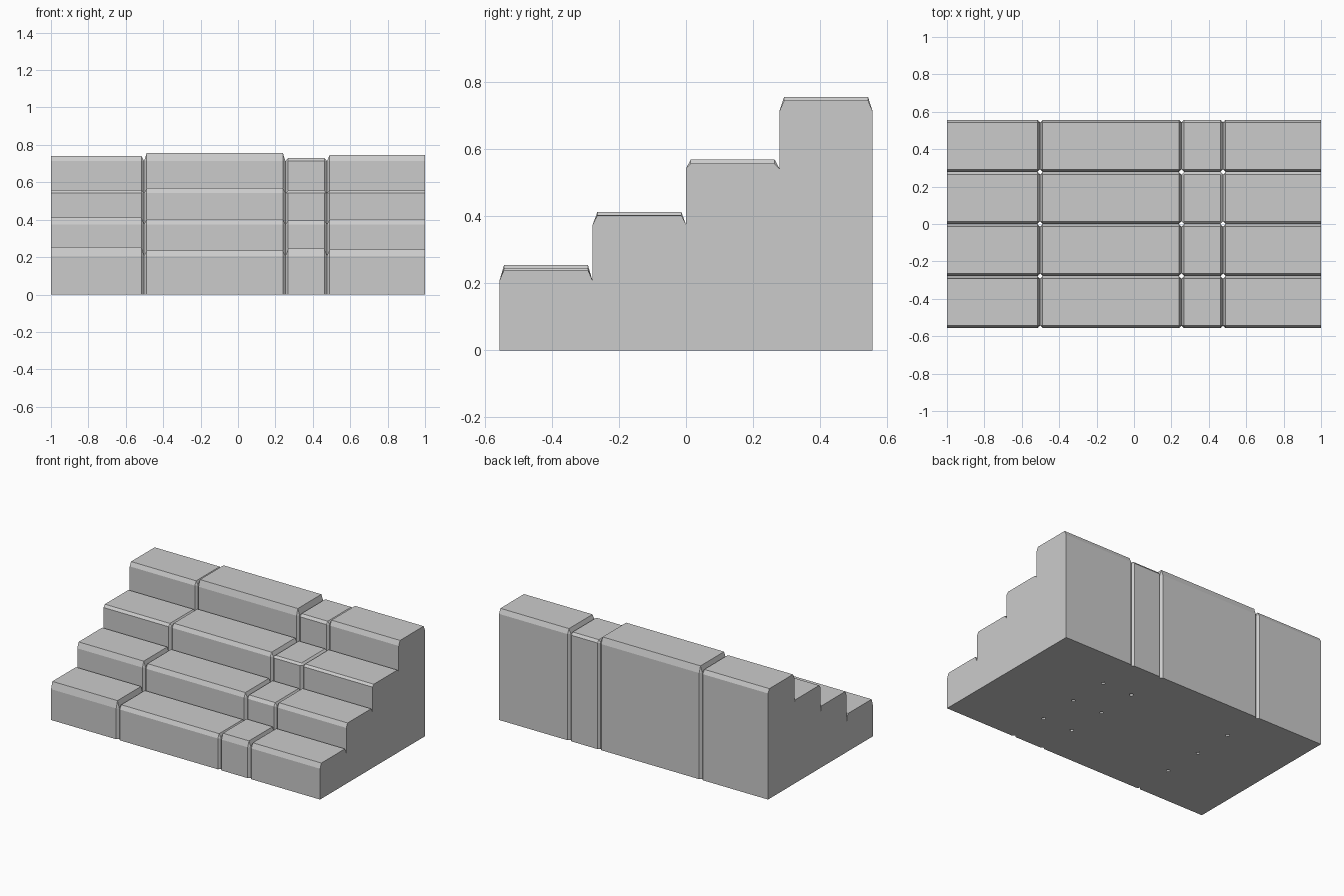
import bpy, bmesh

if "Cube" in bpy.data.objects:
    bpy.data.objects.remove(bpy.data.objects["Cube"])

C = 0.014                                   # chamfer width
XS = [-1.0, -0.502, 0.254, 0.476, 1.0]      # column joints
PITCH = 0.2785                              # step depth
BASES = [0.207, 0.375, 0.543, 0.713]        # where the top chamfer starts, per step
TOPS = [[0.254, 0.234, 0.245, 0.240],       # uneven stone heights, front to back
        [0.413, 0.404, 0.396, 0.403],
        [0.560, 0.569, 0.556, 0.557],
        [0.740, 0.756, 0.730, 0.745]]


def stone(name, x0, x1, y0, y1, base, top):
    """Block with chamfered joints; the stair's outer ends stay flat."""
    cl = 0 if x0 == XS[0] else C
    cr = 0 if x1 == XS[-1] else C
    outline, owner = [], []                 # footprint points and the top corner each leads to
    corners = [(x0, y0, cl, 1, 1), (x1, y0, -cr, 1, 0),
               (x1, y1, -cr, -1, 1), (x0, y1, cl, -1, 0)]
    for i, (x, y, dx, sy, side_first) in enumerate(corners):
        pts = [(x, y + sy * C), (x + dx, y)] if dx else [(x, y)]
        if not side_first:
            pts.reverse()
        outline += pts
        owner += [i] * len(pts)
    bm = bmesh.new()
    low = [bm.verts.new((x, y, 0)) for x, y in outline]
    mid = [bm.verts.new((x, y, base)) for x, y in outline]
    cap = [bm.verts.new((x + dx, y + sy * C, top)) for x, y, dx, sy, _ in corners]
    bm.faces.new(low[::-1])
    bm.faces.new(cap)
    n = len(low)
    for i in range(n):
        j = (i + 1) % n
        bm.faces.new((low[i], low[j], mid[j], mid[i]))
        a, b = cap[owner[i]], cap[owner[j]]
        bm.faces.new((mid[i], mid[j], b) if a is b else (mid[i], mid[j], b, a))
    bmesh.ops.recalc_face_normals(bm, faces=bm.faces)
    mesh = bpy.data.meshes.new(name)
    bm.to_mesh(mesh)
    bm.free()
    bpy.context.collection.objects.link(bpy.data.objects.new(name, mesh))


# Four steps of four stones each
for r, base in enumerate(BASES):
    y = (r - 2) * PITCH
    for c in range(4):
        stone(f"step_{r + 1}_stone_{c + 1}", XS[c], XS[c + 1], y, y + PITCH, base, TOPS[r][c])
